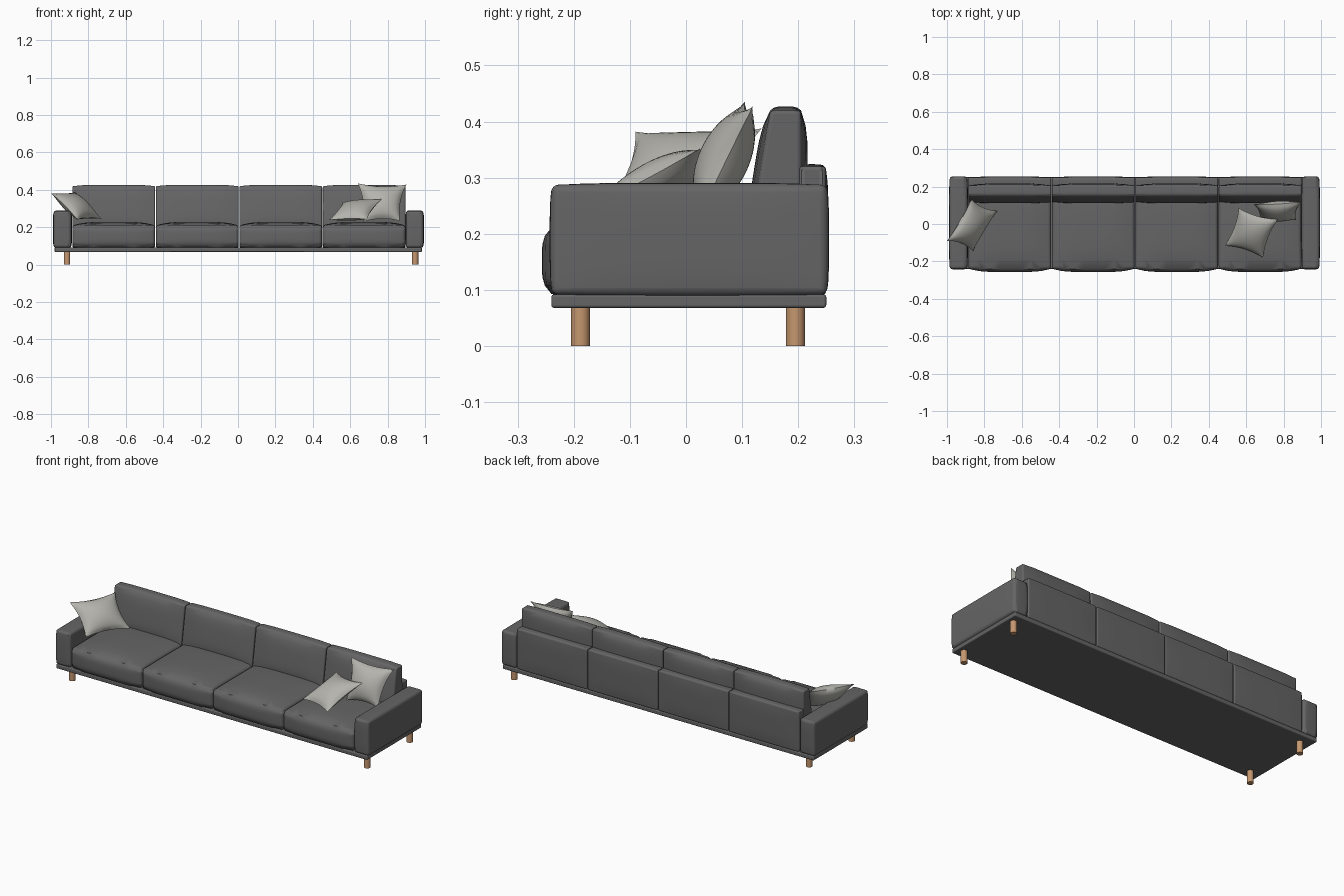
import bpy, bmesh, math
from mathutils import Vector

if "Cube" in bpy.data.objects:
    bpy.data.objects.remove(bpy.data.objects["Cube"])


def material(name, rgb):
    m = bpy.data.materials.new(name)
    m.diffuse_color = (*rgb, 1)
    m.use_nodes = True
    m.node_tree.nodes["Principled BSDF"].inputs["Base Color"].default_value = m.diffuse_color
    return m


GREY = material("charcoal fabric", (0.13, 0.13, 0.13))
LIGHT = material("light grey fabric", (0.46, 0.455, 0.42))
WOOD = material("light wood", (0.56, 0.31, 0.16))


def finish(bm, name, mat, bevel=0.0, angle=40):
    bmesh.ops.recalc_face_normals(bm, faces=bm.faces)
    me = bpy.data.meshes.new(name)
    bm.to_mesh(me)
    bm.free()
    ob = bpy.data.objects.new(name, me)
    bpy.context.collection.objects.link(ob)
    me.materials.append(mat)
    if bevel:
        b = ob.modifiers.new("soft edges", 'BEVEL')
        b.width, b.segments = bevel, 4
        b.limit_method, b.angle_limit = 'ANGLE', math.radians(50)
    bpy.ops.object.select_all(action='DESELECT')
    ob.select_set(True)
    bpy.context.view_layer.objects.active = ob
    bpy.ops.object.shade_smooth_by_angle(angle=math.radians(angle))
    return ob


def padded_box(name, x, y, z, puff=(0, 0, 0), bevel=0.015, lean=0.0, cuts=7):
    """Box between the given ranges whose faces swell outward; lean pulls the top front edge back."""
    bm = bmesh.new()
    bmesh.ops.create_cube(bm, size=2)
    if any(puff):
        bmesh.ops.subdivide_edges(bm, edges=bm.edges[:], cuts=cuts, use_grid_fill=True)
    for v in bm.verts:
        c = v.co.copy()
        out = []
        for i, (lo, hi) in enumerate((x, y, z)):
            p = (lo + hi) / 2 + c[i] * (hi - lo) / 2
            if abs(c[i]) > 0.999:
                a, b = c[(i + 1) % 3], c[(i + 2) % 3]
                p += c[i] * puff[i] * (1 - a ** 4) * (1 - b ** 4)
            out.append(p)
        out[1] += lean * (c.z + 1) / 2 * (1 - c.y) / 2
        v.co = out
    return finish(bm, name, GREY, bevel)


def pillow(name, corners, thick, n=18, pinch=0.13):
    """Throw pillow spanned by four corners, pinched edges and a swollen middle."""
    a, b, c, d = (Vector(p) for p in corners)
    normal = (c - a).cross(d - b).normalized()
    bm = bmesh.new()
    for side in (1, -1):
        rows = []
        for i in range(n + 1):
            row = []
            for j in range(n + 1):
                u, v = 2 * i / n - 1, 2 * j / n - 1
                s = (u * (1 - pinch * (1 - v * v)) + 1) / 2
                t = (v * (1 - pinch * (1 - u * u)) + 1) / 2
                p = a.lerp(b, s).lerp(d.lerp(c, s), t)
                h = thick * ((1 - u * u) * (1 - v * v)) ** 0.6
                row.append(bm.verts.new(p + normal * h * side))
            rows.append(row)
        for i in range(n):
            for j in range(n):
                bm.faces.new((rows[i][j], rows[i + 1][j], rows[i + 1][j + 1], rows[i][j + 1]))
    bmesh.ops.remove_doubles(bm, verts=bm.verts, dist=1e-5)
    return finish(bm, name, LIGHT, angle=60)


# Platform
padded_box("base_platform", (-0.98, 0.983), (-0.24, 0.25), (0.068, 0.092), bevel=0.005)

# Round wooden legs
for x, side in ((-0.914, "left"), (0.947, "right")):
    for y, end in ((-0.188, "front"), (0.195, "back")):
        bm = bmesh.new()
        bmesh.ops.create_cone(bm, cap_ends=True, segments=24, radius1=0.017, radius2=0.017, depth=0.07)
        bmesh.ops.translate(bm, verts=bm.verts, vec=(x, y, 0.035))
        finish(bm, f"{end}_{side}_leg", WOOD)

# Arms
for lo, hi, side in ((-0.985, -0.892, "left"), (0.899, 0.99, "right")):
    padded_box(f"{side}_arm", (lo, hi), (-0.239, 0.251), (0.092, 0.287), (0.005, 0.004, 0.004), 0.015)

# Four bays of seat cushion, back cushion and rear panel
START, WIDTH, GAP = -0.887, 0.446, 0.002
for k in range(4):
    xr = (START + k * WIDTH + GAP, START + (k + 1) * WIDTH - GAP)
    padded_box(f"seat_cushion_{k + 1}", xr, (-0.240, 0.2), (0.093, 0.211), (0, 0.017, 0.018), 0.016)
    padded_box(f"back_cushion_{k + 1}", xr, (0.115, 0.205), (0.2, 0.420), (0, 0.012, 0.007), 0.016, lean=0.035)
    padded_box(f"back_panel_{k + 1}", xr, (0.2, 0.249), (0.092, 0.32), (0, 0.005, 0.004), 0.011)

# Throw pillows
pillow("left_pillow", ((-1.0, -0.09, 0.382), (-0.87, 0.135, 0.388), (-0.73, 0.07, 0.245), (-0.86, -0.145, 0.24)), 0.045)
pillow("right_upright_pillow", ((0.64, 0.105, 0.435), (0.9, 0.12, 0.428), (0.865, 0.025, 0.235), (0.67, 0.02, 0.23)), 0.045)
pillow("right_lying_pillow", ((0.56, 0.085, 0.335), (0.77, 0.025, 0.352), (0.69, -0.18, 0.242), (0.485, -0.115, 0.238)), 0.04)
